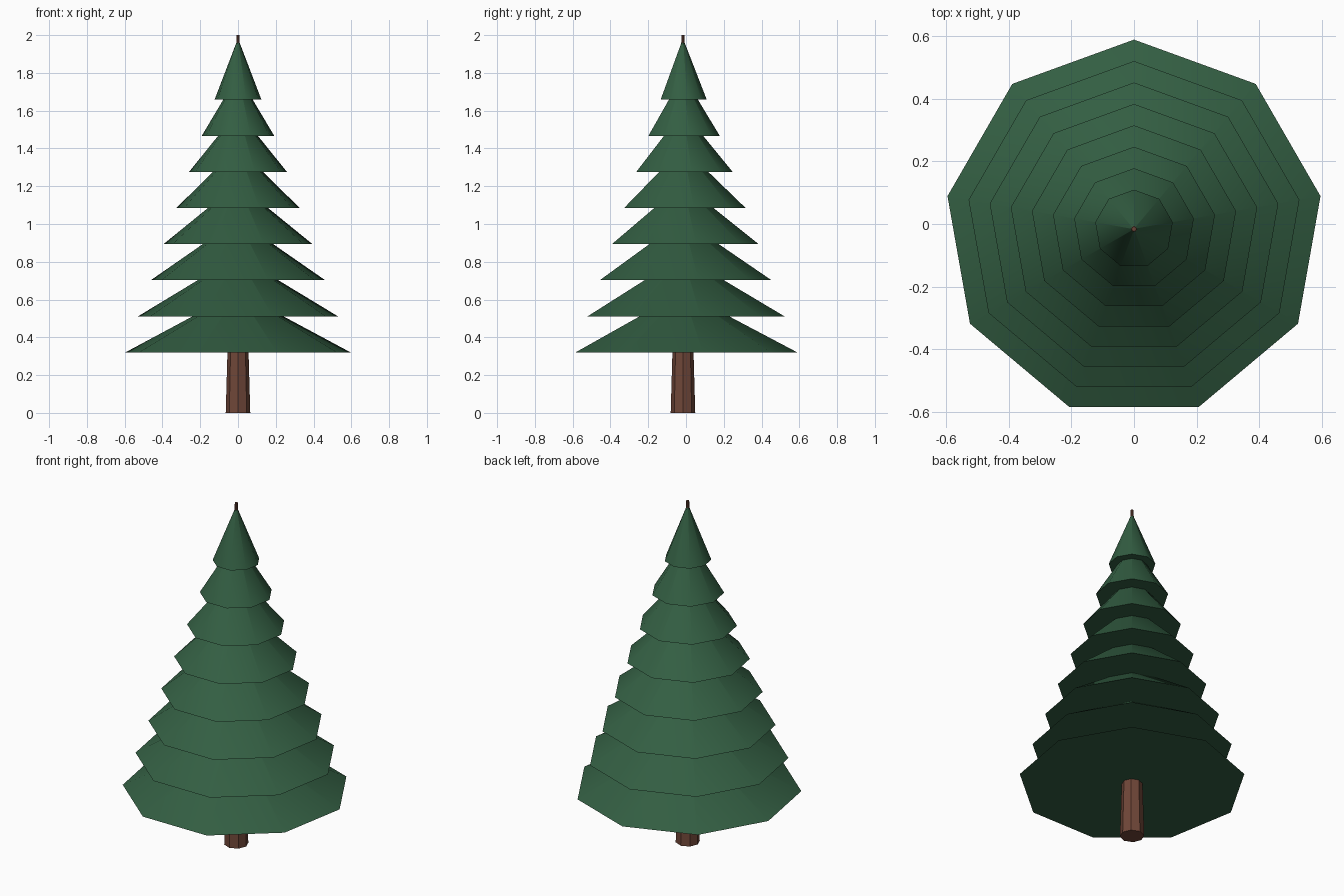
import bpy, bmesh, math

if "Cube" in bpy.data.objects:
    bpy.data.objects.remove(bpy.data.objects["Cube"])

AXIS_Y = -0.016      # the odd-sided tiers sit slightly off centre


def material(name, rgb):
    m = bpy.data.materials.new(name)
    m.diffuse_color = (*rgb, 1.0)
    m.use_nodes = True
    m.node_tree.nodes["Principled BSDF"].inputs["Base Color"].default_value = m.diffuse_color
    return m


def cone(name, sides, r0, r1, z0, z1, mat, smooth):
    """Capped cone with one corner pointing to +y."""
    bm = bmesh.new()

    def corner(i, r, z):
        a = math.pi / 2 + math.tau * i / sides
        return bm.verts.new((r * math.cos(a), AXIS_Y + r * math.sin(a), z))

    low = [corner(i, r0, z0) for i in range(sides)]
    high = [corner(i, r1, z1) for i in range(sides)]
    for i in range(sides):
        j = (i + 1) % sides
        bm.faces.new((low[i], low[j], high[j], high[i])).smooth = smooth
    for cap in (bm.faces.new(low[::-1]), bm.faces.new(high)):
        for e in cap.edges:
            e.smooth = False     # crisp rim
    me = bpy.data.meshes.new(name)
    bm.to_mesh(me)
    bm.free()
    me.materials.append(mat)
    ob = bpy.data.objects.new(name, me)
    bpy.context.collection.objects.link(ob)
    return ob


bark = material("bark brown", (0.16, 0.062, 0.04))
needles = material("needle green", (0.033, 0.112, 0.055))

# Tapered trunk running through to the tip
cone("trunk", 8, 0.065, 0.008, 0.0, 2.0, bark, False)

# Eight nine-sided foliage tiers, shrinking upward
for k in range(8):
    z = 0.32 + 0.1912 * k
    cone(f"foliage_tier_{k + 1}", 9, 0.606 - 0.0686 * k, 0.002,
         z, z + 0.319, needles, True)
